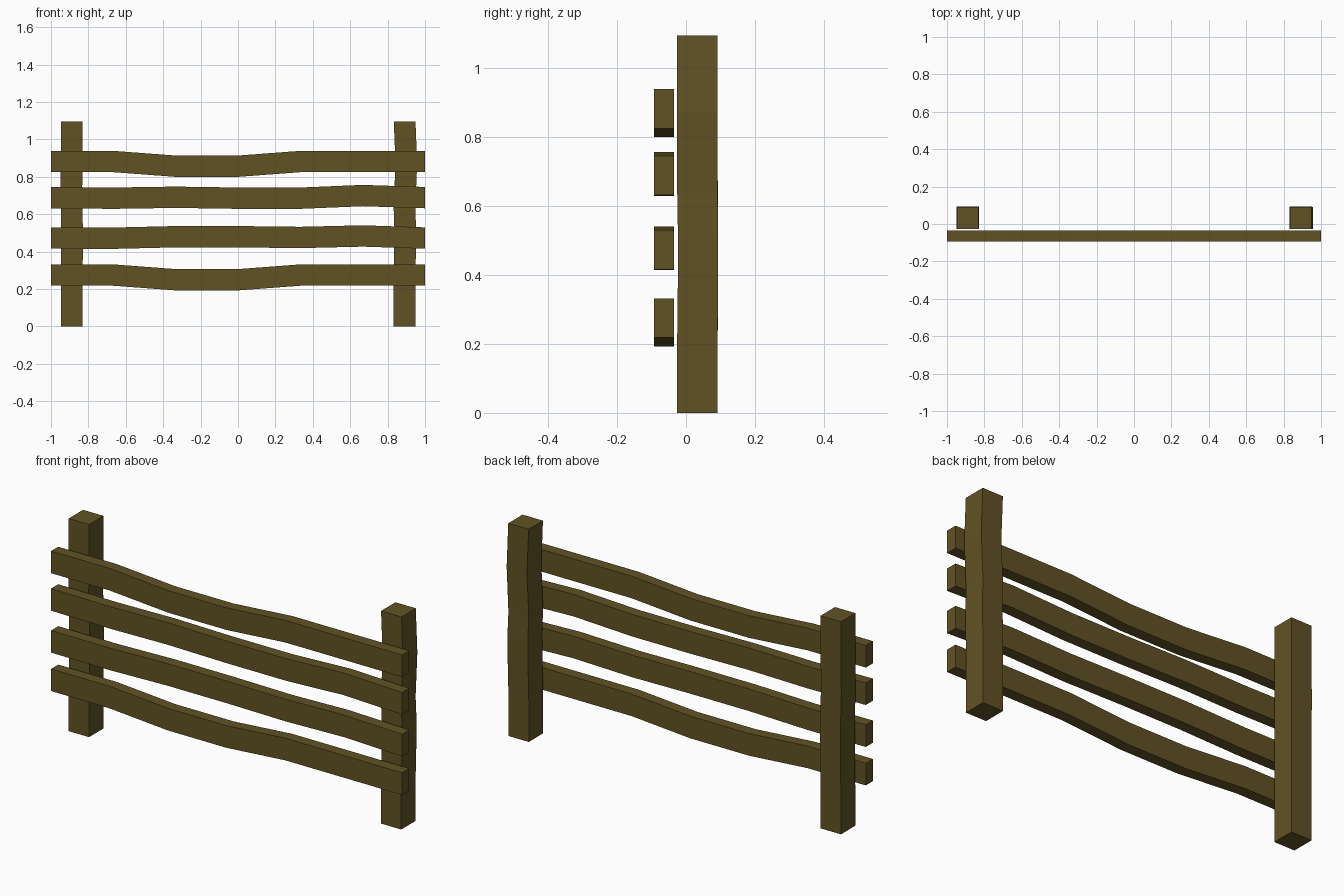
import bpy, bmesh
from mathutils import Vector

if "Cube" in bpy.data.objects:
    bpy.data.objects.remove(bpy.data.objects["Cube"])

wood = bpy.data.materials.new("brown wood")
wood.diffuse_color = (0.12, 0.086, 0.018, 1)
wood.use_nodes = True
wood.node_tree.nodes["Principled BSDF"].inputs["Base Color"].default_value = wood.diffuse_color


def beam(name, centres, u, v):
    """Rectangular section with half-axes u, v swept through the centres."""
    bm = bmesh.new()
    u, v = Vector(u), Vector(v)
    rings = []
    for c in centres:
        c = Vector(c)
        rings.append([bm.verts.new(p) for p in (c - u - v, c + u - v, c + u + v, c - u + v)])
    for a, b in zip(rings, rings[1:]):
        for i in range(4):
            j = (i + 1) % 4
            bm.faces.new((a[i], a[j], b[j], b[i]))
    bm.faces.new(rings[0][::-1])
    bm.faces.new(rings[-1])
    bmesh.ops.recalc_face_normals(bm, faces=bm.faces[:])
    me = bpy.data.meshes.new(name)
    bm.to_mesh(me)
    bm.free()
    me.materials.append(wood)
    ob = bpy.data.objects.new(name, me)
    bpy.context.collection.objects.link(ob)
    return ob


# Rails: base height plus sag at seven stations along x
sag = (0, 0, -0.025, -0.025, 0, 0, 0)
rails = {
    "top_rail": (0.882, sag),
    "upper_middle_rail": (0.689, (0, -0.003, 0.002, -0.003, -0.003, 0.011, 0)),
    "lower_middle_rail": (0.473, (0, -0.001, 0.007, 0.007, 0.003, 0.011, 0)),
    "bottom_rail": (0.275, sag),
}
for name, (z, offs) in rails.items():
    pts = [(-1 + i / 3, -0.064, z + o) for i, o in enumerate(offs)]
    beam(name, pts, (0, 0.029, 0), (0, 0, 0.057))

# Posts: sideways drift at seven stations up z
posts = {
    "left_post": (-0.889, (0, 0, 0.001, 0.001, -0.002, 0, 0)),
    "right_post": (0.890, (0, 0, 0.003, 0.004, 0.000, 0.010, 0.001)),
}
H = 1.095
for name, (x, offs) in posts.items():
    pts = [(x + o, 0.033 + (0.002 if i in (2, 3) else 0), H * i / 6) for i, o in enumerate(offs)]
    if name == "right_post":
        # kinks sit near a fifth, half and four fifths of the height
        zs = (0, 0.22, 0.4, 0.52, 0.64, 0.87, H)
        pts = [(p[0], p[1], z) for p, z in zip(pts, zs)]
    beam(name, pts, (0.058, 0, 0), (0, 0.0585, 0))
